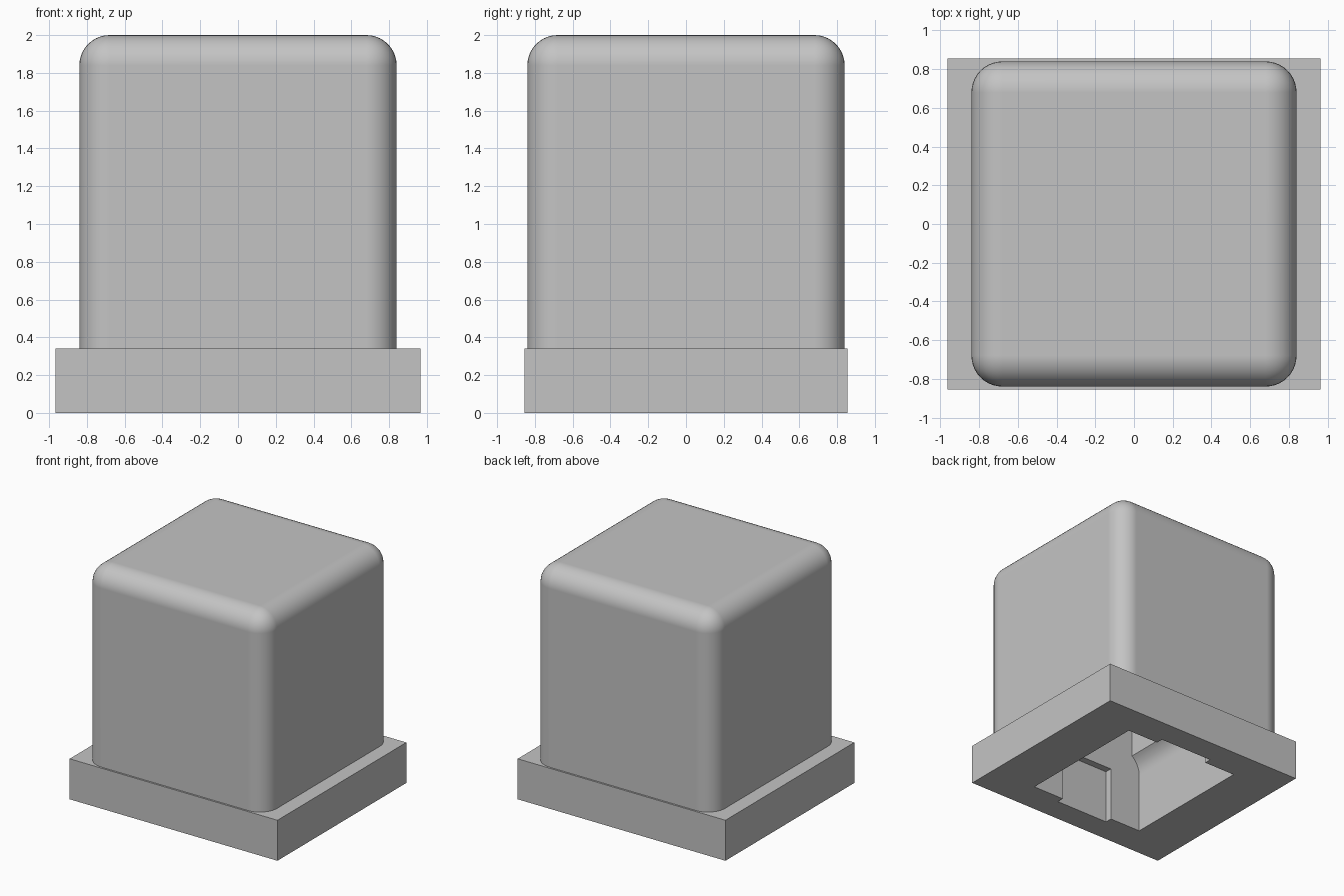
import bpy, bmesh, math
from mathutils import Matrix

default = bpy.data.objects.get("Cube")
if default:
    bpy.data.objects.remove(default, do_unlink=True)

GREY = (0.55, 0.55, 0.55, 1)
grey = bpy.data.materials.new("plain_grey")
grey.use_nodes = True
grey.diffuse_color = GREY
grey.node_tree.nodes["Principled BSDF"].inputs["Base Color"].default_value = GREY


def add_object(name, bm):
    bmesh.ops.recalc_face_normals(bm, faces=bm.faces)
    mesh = bpy.data.meshes.new(name)
    bm.to_mesh(mesh)
    bm.free()
    mesh.materials.append(grey)
    obj = bpy.data.objects.new(name, mesh)
    bpy.context.collection.objects.link(obj)
    return obj


def box(half_x, half_y, low, high):
    bm = bmesh.new()
    place = Matrix.Translation((0, 0, (low + high) / 2))
    size = Matrix.Diagonal((2 * half_x, 2 * half_y, high - low, 1))
    bmesh.ops.create_cube(bm, size=1, matrix=place @ size)
    return bm


def cavity(half_y, wide, narrow, shoulder, radius, low, high):
    """Profile across x: wide mouth, curved shoulder, narrower shaft, run along y."""
    end = math.acos(1 - (wide - narrow) / radius)
    side = [(wide, low)]
    for i in range(9):
        a = end * i / 8
        side.append((wide - radius * (1 - math.cos(a)), shoulder + radius * math.sin(a)))
    side.append((narrow, high))
    outline = side + [(-x, z) for x, z in reversed(side)]
    bm = bmesh.new()
    face = bm.faces.new([bm.verts.new((x, -half_y, z)) for x, z in outline])
    run = bmesh.ops.extrude_face_region(bm, geom=[face])
    verts = [v for v in run["geom"] if isinstance(v, bmesh.types.BMVert)]
    bmesh.ops.translate(bm, verts=verts, vec=(0, 2 * half_y, 0))
    return bm


# Square base plate
base = add_object("base_plate", box(0.965, 0.855, 0, 0.34))

# Rounded cap, its lower rim left square
bm = box(0.84, 0.84, 0.34, 2)
rounded = [e for e in bm.edges if max(v.co.z for v in e.verts) > 1]
bmesh.ops.bevel(bm, geom=rounded, offset=0.16, segments=10, profile=0.5,
                affect='EDGES', clamp_overlap=True)
cap = add_object("rounded_cap", bm)

# Underside hollow and the shallow slots in its front and back walls
cutters = [
    add_object("hollow_cutter", cavity(0.585, 0.545, 0.47, 0.51, 0.19, -0.1, 1.63)),
    add_object("slot_cutter", box(0.25, 0.645, -0.1, 0.46)),
]
for cutter in cutters:
    cutter.hide_render = True

for part in (base, cap):
    for cutter in cutters:
        mod = part.modifiers.new(cutter.name, 'BOOLEAN')
        mod.operation = 'DIFFERENCE'
        mod.solver = 'EXACT'
        mod.object = cutter
    graph = bpy.context.evaluated_depsgraph_get()
    cut_mesh = bpy.data.meshes.new_from_object(part.evaluated_get(graph))
    part.modifiers.clear()
    part.data = cut_mesh

for cutter in cutters:
    bpy.data.objects.remove(cutter, do_unlink=True)

# Smooth roundings, crisp edges and level flats
for part in (base, cap):
    bpy.ops.object.select_all(action='DESELECT')
    part.select_set(True)
    bpy.context.view_layer.objects.active = part
    bpy.ops.object.shade_smooth_by_angle(angle=math.radians(20))
    level = part.modifiers.new("level_flats", 'WEIGHTED_NORMAL')
    level.keep_sharp = True
